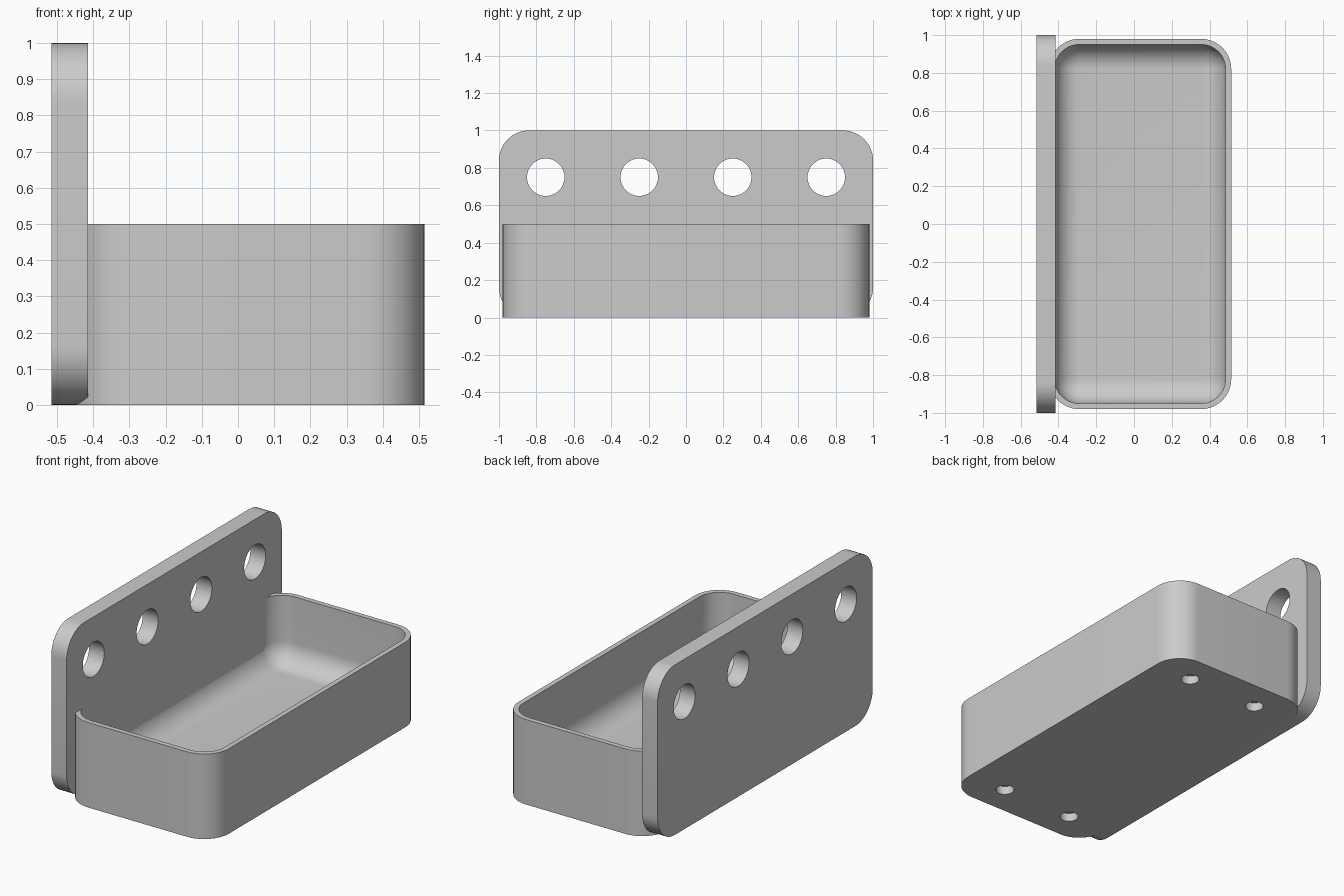
import bpy, bmesh
from math import sin, cos, pi, radians

cube = bpy.data.objects.get("Cube")
if cube:
    bpy.data.objects.remove(cube, do_unlink=True)

# Single plain grey plastic
grey = bpy.data.materials.new("plain grey")
grey.use_nodes = True
colour = (0.6, 0.6, 0.6, 1)
grey.diffuse_color = colour
grey.node_tree.nodes["Principled BSDF"].inputs["Base Color"].default_value = colour

CORNER_STEPS = 14


def rounded_rect(a0, a1, b0, b1, r):
    """Counter-clockwise outline with rounded corners."""
    pts = []
    centres = [(a1 - r, b1 - r), (a0 + r, b1 - r), (a0 + r, b0 + r), (a1 - r, b0 + r)]
    for q, (ca, cb) in enumerate(centres):
        for i in range(CORNER_STEPS + 1):
            t = (q + i / CORNER_STEPS) * pi / 2
            pts.append((ca + r * cos(t), cb + r * sin(t)))
    return pts


def loft(name, rings):
    """Skin a stack of matching rings and cap both ends."""
    bm = bmesh.new()
    loops = [[bm.verts.new(p) for p in ring] for ring in rings]
    n = len(loops[0])
    for low, high in zip(loops, loops[1:]):
        for i in range(n):
            j = (i + 1) % n
            bm.faces.new((low[i], low[j], high[j], high[i]))
    bm.faces.new(loops[0][::-1])
    bm.faces.new(loops[-1])
    bmesh.ops.remove_doubles(bm, verts=bm.verts, dist=0.0002)
    bmesh.ops.recalc_face_normals(bm, faces=bm.faces)
    mesh = bpy.data.meshes.new(name)
    bm.to_mesh(mesh)
    bm.free()
    mesh.materials.append(grey)
    obj = bpy.data.objects.new(name, mesh)
    bpy.context.collection.objects.link(obj)
    return obj


def activate(obj):
    bpy.ops.object.select_all(action='DESELECT')
    obj.select_set(True)
    bpy.context.view_layer.objects.active = obj


def drill(obj, centre, radius, depth, along_x=False):
    """Cut a round hole through the given centre."""
    bpy.ops.mesh.primitive_cylinder_add(
        vertices=48, radius=radius, depth=depth, location=centre,
        rotation=(0, pi / 2 if along_x else 0, 0))
    cutter = bpy.context.object
    cutter.name = "hole_cutter"
    cutter.hide_render = True
    cutter.data.materials.append(grey)
    mod = obj.modifiers.new("hole", 'BOOLEAN')
    mod.operation = 'DIFFERENCE'
    mod.solver = 'EXACT'
    mod.object = cutter
    activate(obj)
    bpy.ops.object.modifier_apply(modifier=mod.name)
    bpy.data.objects.remove(cutter, do_unlink=True)


# Upright back plate with four hanging holes
outline = rounded_rect(-1, 1, 0, 1, 0.16)
plate = loft("back_plate", [[(x, y, z) for y, z in outline] for x in (-0.515, -0.415)])
for y in (-0.75, -0.25, 0.25, 0.75):
    drill(plate, (-0.465, y, 0.75), 0.1, 0.3, along_x=True)

# Open tray: outer wall, rim, inner wall, then a fillet down to the floor
X0, X1, Y, TOP, FLOOR = -0.45, 0.515, 0.98, 0.5, 0.1
WALL, RADIUS = 0.03, 0.16
FILLET = RADIUS - WALL


def tray_ring(inset, z):
    pts = rounded_rect(X0 + inset, X1 - inset, inset - Y, Y - inset, RADIUS - inset)
    return [(x, y, z) for x, y in pts]


rings = [tray_ring(0, 0), tray_ring(0, TOP), tray_ring(WALL, TOP)]
for i in range(CORNER_STEPS + 1):
    t = i / CORNER_STEPS * pi / 2
    rings.append(tray_ring(WALL + FILLET * (1 - cos(t)), FLOOR + FILLET * (1 - sin(t))))
tray = loft("tray", rings)

# Four blind sockets in the underside
for x in (-0.2, 0.265):
    for y in (-0.8, 0.8):
        drill(tray, (x, y, 0), 0.05, 0.1)

for part in (plate, tray):
    activate(part)
    bpy.ops.object.shade_smooth_by_angle(angle=radians(30))
